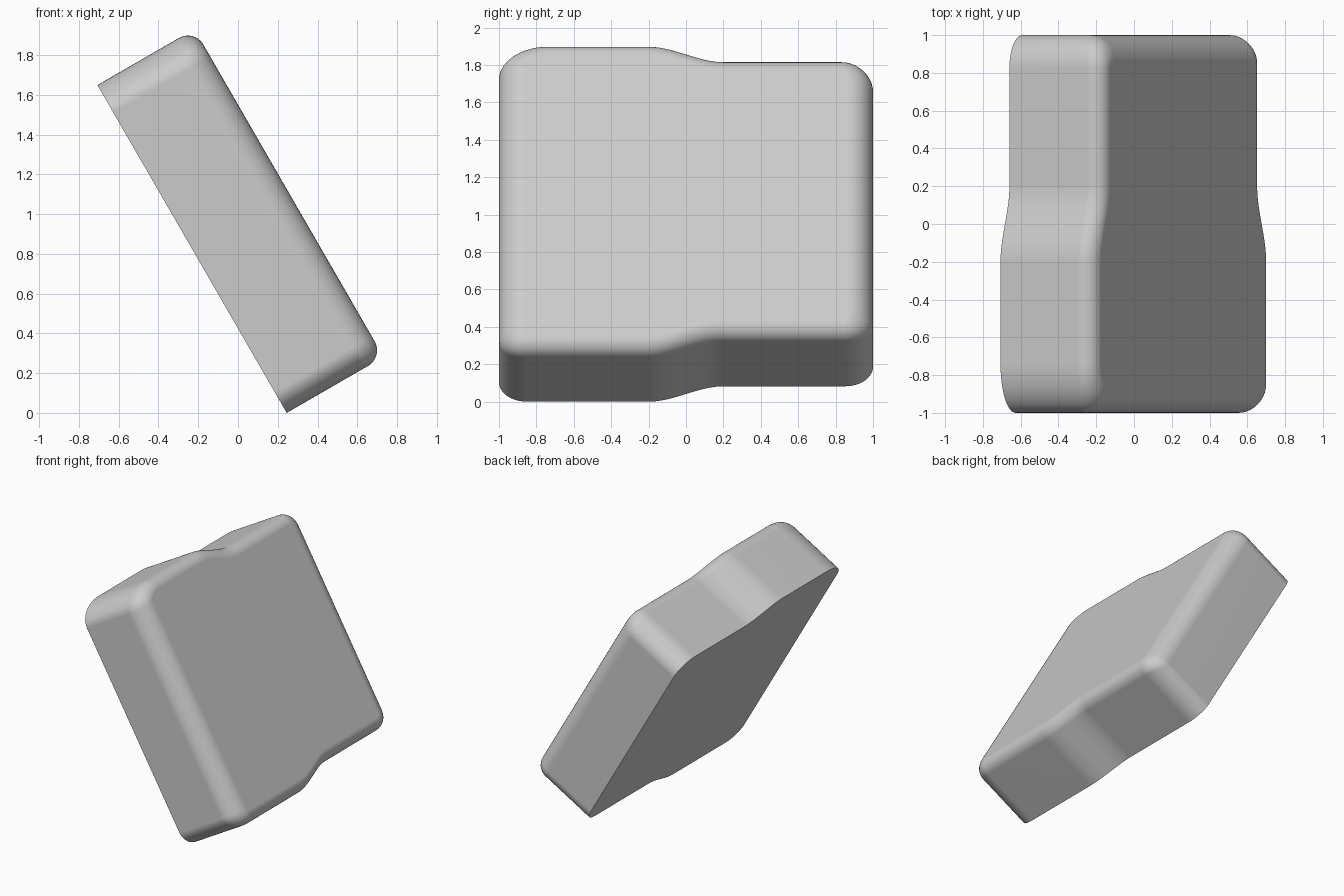
import bpy, bmesh, math
from mathutils import Matrix, Vector

cube = bpy.data.objects.get("Cube")
if cube:
    bpy.data.objects.remove(cube, do_unlink=True)

LENGTH, THICK, STEP = 1.904, 0.563, 0.095   # slab length, depth, step at the narrow half
SIDE_R, END_R = 0.14, 0.09                  # edge rounding on the sides and the ends
ARC, WAVE, FILLET = 12, 16, 10

gray = bpy.data.materials.new("plain gray")
gray.use_nodes = True
gray.diffuse_color = (0.6, 0.6, 0.6, 1)
gray.node_tree.nodes["Principled BSDF"].inputs["Base Color"].default_value = (0.6, 0.6, 0.6, 1)


def corner(pts, y_sign, u_sign, u_end, ry, ru, f, start):
    """Elliptical corner of the outline, shrunk by the fillet progress f."""
    lift = 1 - math.cos(f)
    for i in range(ARC + 1):
        a = math.radians(start + 90 * i / ARC)
        c, s = math.cos(a), math.sin(a)
        y = y_sign * (1 - ry) + c * (ry - SIDE_R * lift)
        u = u_end - u_sign * ru + s * (ru - END_R * lift)
        r = SIDE_R * c * c + END_R * s * s
        pts.append((u, y, THICK - r * (1 - math.sin(f))))


def wave(pts, u_front, u_back, inset, f, to_front):
    """Smooth step between the wide and the narrow half."""
    for i in range(WAVE + 1):
        t = i / WAVE
        t = 1 - t if to_front else t
        k = t * t * (3 - 2 * t)
        u = u_front + (u_back - u_front) * k + inset
        pts.append((u, -0.2 + 0.4 * t, THICK - END_R * (1 - math.sin(f))))


def outline(f):
    pts = []
    inset = END_R * (1 - math.cos(f))
    corner(pts, 1, 1, LENGTH - STEP, 0.17, 0.14, f, 0)
    wave(pts, LENGTH, LENGTH - STEP, -inset, f, True)
    corner(pts, -1, 1, LENGTH, 0.26, 0.16, f, 90)
    corner(pts, -1, -1, 0, 0.15, 0.12, f, 180)
    wave(pts, 0, STEP, inset, f, False)
    corner(pts, 1, -1, STEP, 0.15, 0.12, f, 270)
    return pts


# Stack the flat base and the rounded rim as rings
rings = [[(u, y, 0) for u, y, h in outline(0)]]
rings += [outline(math.pi / 2 * i / FILLET) for i in range(FILLET + 1)]

bm = bmesh.new()
loops = [[bm.verts.new(p) for p in ring] for ring in rings]
n = len(loops[0])
for low, high in zip(loops, loops[1:]):
    for i in range(n):
        j = (i + 1) % n
        bm.faces.new((low[i], low[j], high[j], high[i]))
bm.faces.new(loops[0])
bm.faces.new(loops[-1])

# Lean the slab: length runs up and to the right, thickness points to the left
along = Vector((-0.5, math.sqrt(0.75)))
tilt = Matrix(((along.x, 0, along.y, 0.245),
               (0, 1, 0, 0),
               (along.y, 0, -along.x, 0),
               (0, 0, 0, 1)))
bm.transform(tilt)
bmesh.ops.recalc_face_normals(bm, faces=bm.faces)

mesh = bpy.data.meshes.new("stepped_block")
bm.to_mesh(mesh)
bm.free()
mesh.materials.append(gray)
block = bpy.data.objects.new("stepped_block", mesh)
bpy.context.collection.objects.link(block)

# Smooth the rounded edges and keep the base edge sharp
bpy.ops.object.select_all(action="DESELECT")
block.select_set(True)
bpy.context.view_layer.objects.active = block
bpy.ops.object.shade_smooth_by_angle(angle=math.radians(40))
normals = block.modifiers.new("even_normals", "WEIGHTED_NORMAL")
normals.keep_sharp = True
